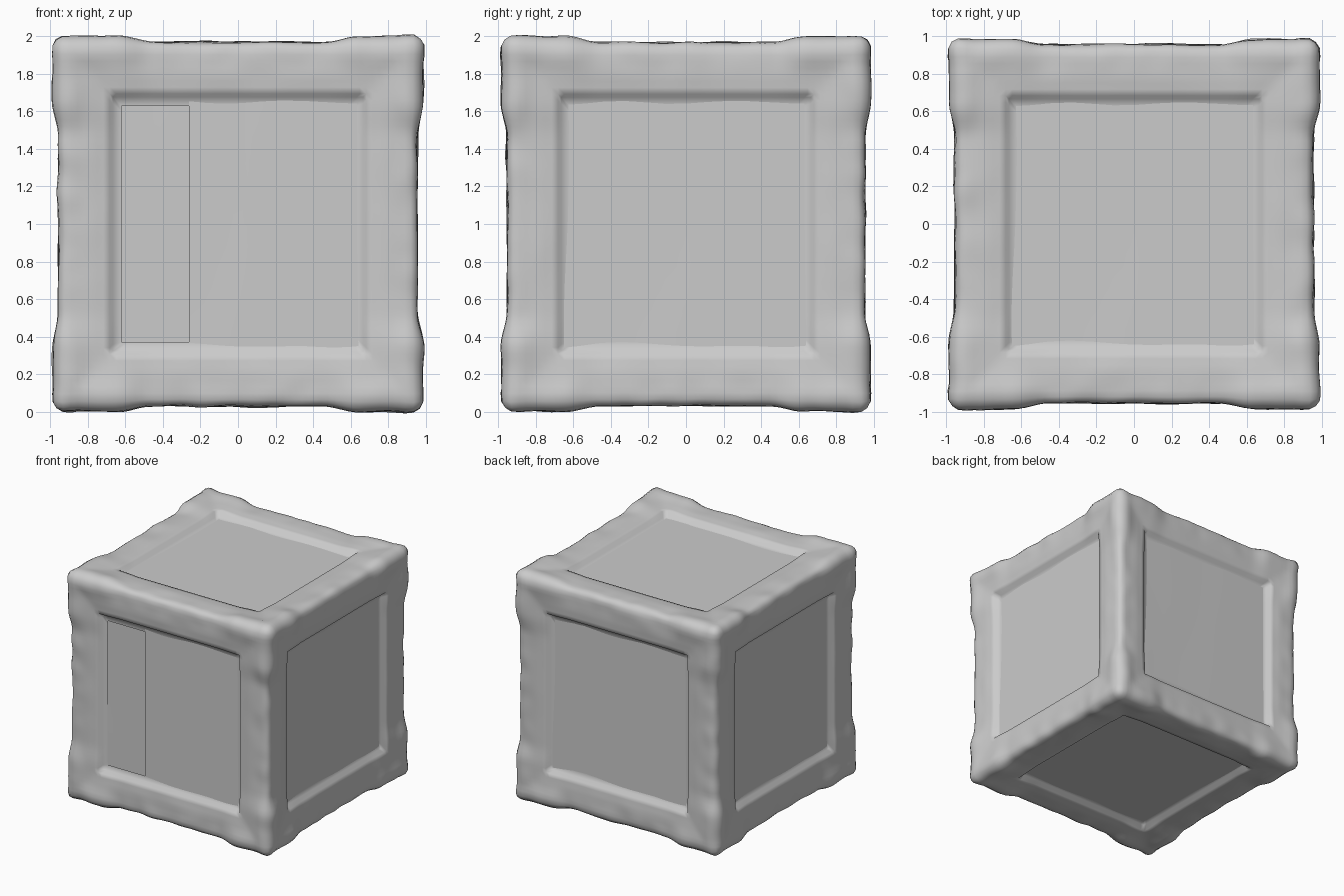
import bpy, bmesh, math
from mathutils import Vector, Matrix, noise

old = bpy.data.objects.get("Cube")
if old:
    bpy.data.objects.remove(old, do_unlink=True)

HALF = 0.955      # half width of the crate between its corners
OPEN = 0.682      # half width of each panel opening
DEPTH = 0.91      # distance of the panels from the centre
ROUND = 0.055     # radius of the worn edges
TALL = 1.015      # the crate is slightly taller than wide
CENTRE = Vector((0, 0, 1))

grey = bpy.data.materials.new("plain_grey")
grey.use_nodes = True
colour = (0.6, 0.6, 0.6, 1)
grey.diffuse_color = colour
grey.node_tree.nodes["Principled BSDF"].inputs["Base Color"].default_value = colour


def smoothstep(a, b, x):
    t = max(0, min(1, (x - a) / (b - a)))
    return t * t * (3 - 2 * t)


def finish(bm, name, angle):
    bmesh.ops.recalc_face_normals(bm, faces=bm.faces)
    mesh = bpy.data.meshes.new(name)
    bm.to_mesh(mesh)
    bm.free()
    obj = bpy.data.objects.new(name, mesh)
    obj.location = CENTRE
    mesh.materials.append(grey)
    bpy.context.collection.objects.link(obj)
    bpy.ops.object.select_all(action='DESELECT')
    obj.select_set(True)
    bpy.context.view_layer.objects.active = obj
    bpy.ops.object.shade_smooth_by_angle(angle=math.radians(angle))


def worn(p):
    """Round the edges, swell the corners and chip the surface."""
    core = Vector([max(-HALF + ROUND, min(HALF - ROUND, c)) for c in p])
    out = (p - core).normalized()
    low, mid, high = sorted(abs(c) for c in p)
    corner = smoothstep(0.46, 0.64, low)
    edge = smoothstep(0.76, 0.92, mid)
    rim = smoothstep(OPEN, OPEN + 0.1, mid)
    bulge = corner * (0.010 + 0.022 * edge)
    dents = 0.006 * noise.noise(p * 4) * rim - 0.010 * (1 - rim)
    chips = edge * 0.010 * noise.noise(p * 7)
    q = core + out * (ROUND + bulge + dents + chips)
    # keep the far corners fairly crisp
    return q + Vector([math.copysign(0.008, c) for c in p]) * smoothstep(0.85, 0.95, low)


def sink(bm, edges, reach, spread):
    """Extrude opening edges inwards to a given distance from the centre."""
    geom = bmesh.ops.extrude_edge_only(bm, edges=edges)["geom"]
    for v in [g for g in geom if isinstance(g, bmesh.types.BMVert)]:
        axis = max(range(3), key=lambda i: abs(v.co[i]))
        for i in range(3):
            v.co[i] = math.copysign(reach, v.co[i]) if i == axis else v.co[i] * spread
    return [e for e in bm.edges if e.is_boundary]


# Frame: a finely divided box with a square opening in every side
bm = bmesh.new()
bmesh.ops.create_cube(bm, size=2 * HALF)
bmesh.ops.subdivide_edges(bm, edges=bm.edges[:], cuts=55, use_grid_fill=True)
inner = [f for f in bm.faces
         if sorted(abs(c) for c in f.calc_center_median())[1] < OPEN]
bmesh.ops.delete(bm, geom=inner, context='FACES')
for v in bm.verts:
    v.co = worn(v.co)

# Opening walls, ending in a soft lip that lies on the panels
rims = [e for e in bm.edges if e.is_boundary]
rims = sink(bm, rims, DEPTH + 0.002, 0.975)
sink(bm, rims, DEPTH - 0.001, 0.93)
bm.transform(Matrix.Diagonal((1, 1, TALL, 1)))
finish(bm, "crate_frame", 80)


def panel(name, turn, x0=-0.68, x1=0.68, depth=DEPTH):
    """A gently uneven plate, built facing the front and turned into place."""
    bm = bmesh.new()
    bmesh.ops.create_grid(bm, x_segments=12, y_segments=12, size=1)
    for v in bm.verts:
        x = x0 + (x1 - x0) * (v.co.x + 1) / 2
        z = 0.68 * v.co.y
        wave = 0.002 * noise.noise(Vector((x * 3, z, depth)))
        v.co = Vector((x, -depth + wave, z))
    # a thin plate, thickened towards the middle of the crate
    sheet = bmesh.ops.extrude_face_region(bm, geom=bm.faces[:])["geom"]
    for v in [g for g in sheet if isinstance(g, bmesh.types.BMVert)]:
        v.co.y += 0.03
    bm.transform(Matrix.Diagonal((1, 1, TALL, 1)) @ turn)
    finish(bm, name, 30)


# Front panel: a slightly sunken plank beside a wide plank
front = Matrix.Identity(4)
panel("front_narrow_plank", front, x1=-0.26, depth=DEPTH - 0.012)
panel("front_wide_plank", front, x0=-0.26)

# Remaining panels
for name, angle, axis in (("left_panel", 90, 'Z'), ("back_panel", 180, 'Z'),
                          ("right_panel", -90, 'Z'), ("top_panel", -90, 'X'),
                          ("bottom_panel", 90, 'X')):
    panel(name, Matrix.Rotation(math.radians(angle), 4, axis))
